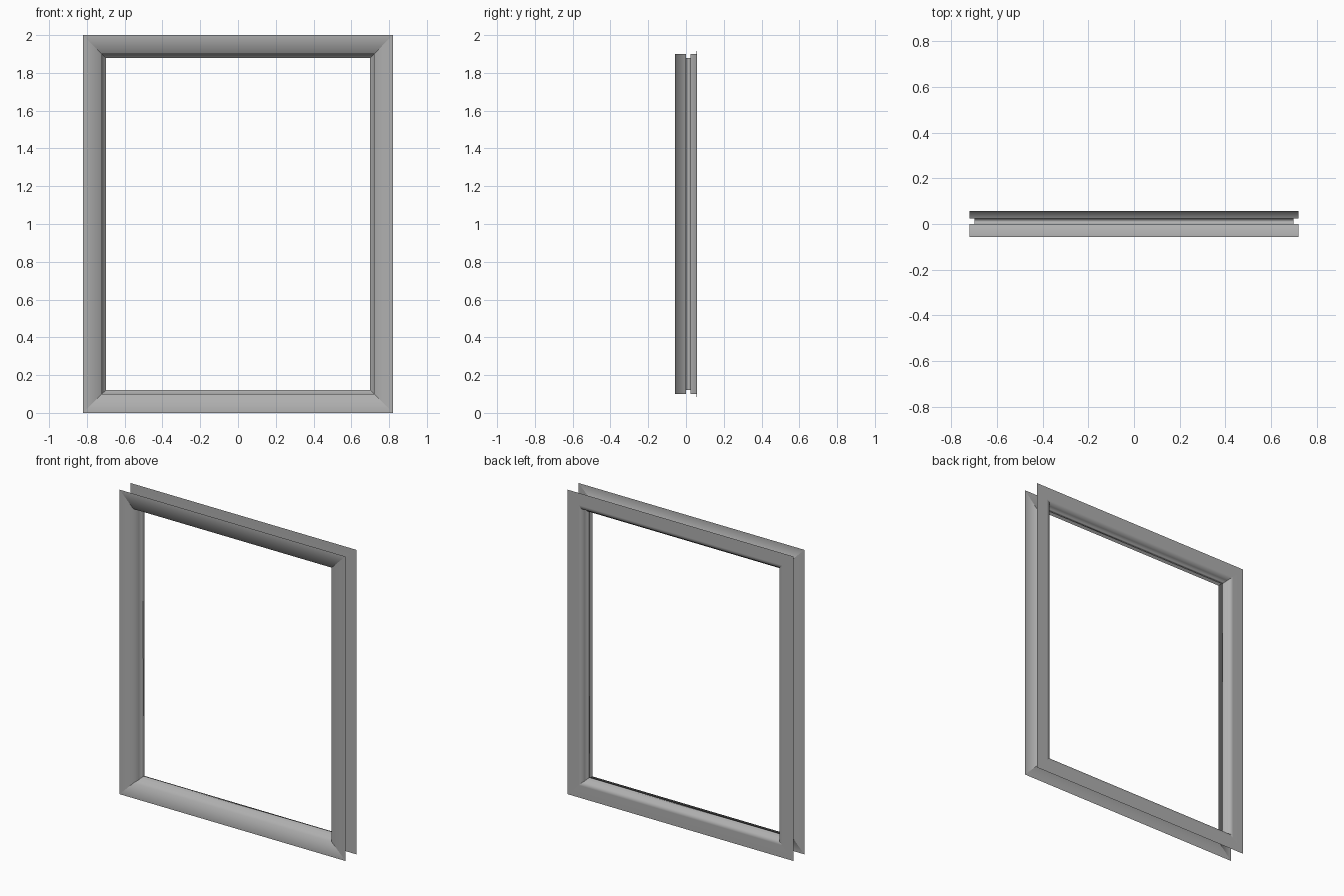
import bpy

if "Cube" in bpy.data.objects:
    bpy.data.objects.remove(bpy.data.objects["Cube"])

HALF_W, HALF_H = 0.82, 1.0

# Open trim profile: (inset from outer edge, y), from front flange to back flange
PROFILE = [(0.0, -0.057), (0.1, -0.057), (0.1, 0.0), (0.122, 0.0),
           (0.122, 0.024), (0.1, 0.024), (0.1, 0.0565), (0.08, 0.057), (0.0, 0.057)]

# Frame corners counter-clockwise seen from the front
CORNERS = [(-1, -1), (1, -1), (1, 1), (-1, 1)]
NAMES = ["sill_bar", "right_jamb", "head_bar", "left_jamb"]

# Dark grey painted metal
paint = bpy.data.materials.new("dark_grey_paint")
paint.diffuse_color = (0.43, 0.43, 0.43, 1)
paint.use_nodes = True
paint.node_tree.nodes["Principled BSDF"].inputs["Base Color"].default_value = paint.diffuse_color


def section(corner):
    sx, sz = corner
    return [(sx * (HALF_W - d), y, HALF_H + sz * (HALF_H - d)) for d, y in PROFILE]


def mitred_bar(name, a, b):
    n = len(PROFILE)
    faces = [(i, n + i, n + i + 1, i + 1) for i in range(n - 1)]
    mesh = bpy.data.meshes.new(name)
    mesh.from_pydata(section(a) + section(b), [], faces)
    mesh.update()
    mesh.materials.append(paint)
    for poly in mesh.polygons:
        poly.use_smooth = True
    bpy.context.collection.objects.link(bpy.data.objects.new(name, mesh))


# Four mitred bars make the frame
for k, name in enumerate(NAMES):
    mitred_bar(name, CORNERS[k], CORNERS[(k + 1) % 4])
